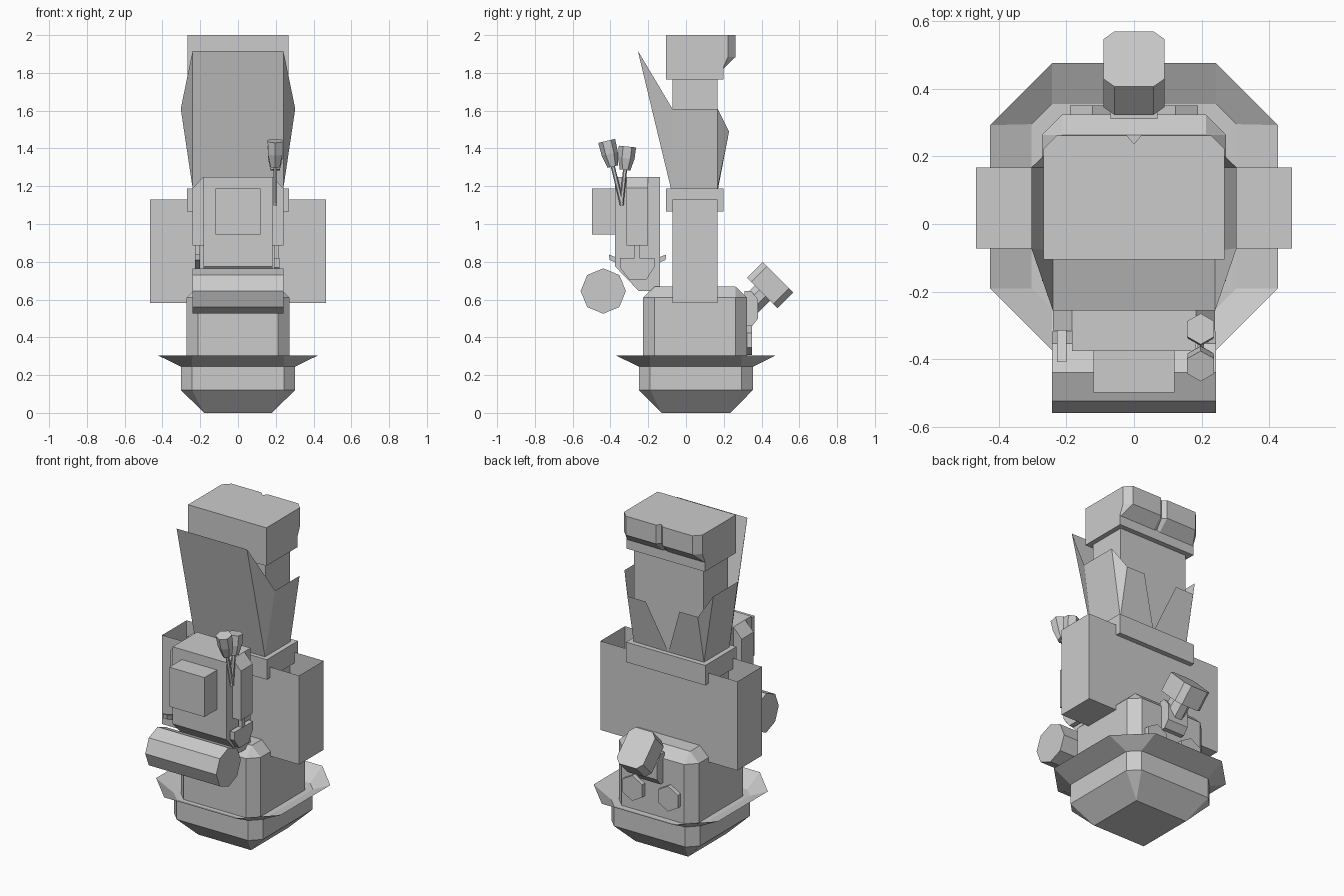
import bpy, bmesh
from math import cos, sin, pi
from mathutils import Vector

if "Cube" in bpy.data.objects:
    bpy.data.objects.remove(bpy.data.objects["Cube"])


def make(name, verts, faces, solid=True):
    bm = bmesh.new()
    vs = [bm.verts.new(v) for v in verts]
    for f in faces:
        bm.faces.new([vs[i] for i in f])
    bmesh.ops.remove_doubles(bm, verts=bm.verts, dist=1e-4)
    if solid:
        bmesh.ops.recalc_face_normals(bm, faces=bm.faces)
    me = bpy.data.meshes.new(name)
    bm.to_mesh(me)
    bm.free()
    ob = bpy.data.objects.new(name, me)
    bpy.context.collection.objects.link(ob)
    return ob


def loft(name, rings, bottom=True, top=True):
    n = len(rings[0])
    faces = [(r * n + i, r * n + (i + 1) % n, (r + 1) * n + (i + 1) % n, (r + 1) * n + i)
             for r in range(len(rings) - 1) for i in range(n)]
    if bottom:
        faces.append(tuple(range(n))[::-1])
    if top:
        faces.append(tuple(range((len(rings) - 1) * n, len(rings) * n)))
    return make(name, [v for r in rings for v in r], faces)


def octo(x, y0, y1, z, cx, cy=None):
    """Rectangle with chamfered corners at height z."""
    cy = cx if cy is None else cy
    return [(x, y0 + cy, z), (x, y1 - cy, z), (x - cx, y1, z), (cx - x, y1, z),
            (-x, y1 - cy, z), (-x, y0 + cy, z), (cx - x, y0, z), (x - cx, y0, z)]


def box(name, x0, x1, y0, y1, z0, z1, top=True):
    return loft(name, [[(x0, y0, z), (x1, y0, z), (x1, y1, z), (x0, y1, z)]
                       for z in (z0, z1)], top=top)


def prism_x(name, pts, x0, x1):
    """Extrude a (y, z) profile along x."""
    return loft(name, [[(x, y, z) for y, z in pts] for x in (x0, x1)])


def prism_y(name, pts, y0, y1):
    """Extrude an (x, z) profile along y."""
    return loft(name, [[(x, y, z) for x, z in pts] for y in (y0, y1)])


def tube(name, a, b, sections, n=6):
    """Tapered n-sided rod from a to b in the yz plane; sections = (t, radius)."""
    a, b = Vector(a), Vector(b)
    u = Vector((1, 0, 0))
    w = (b - a).normalized().cross(u)
    ang = [2 * pi * (i + 0.5) / n for i in range(n)]
    return loft(name, [[a.lerp(b, t) + r * (cos(k) * u + sin(k) * w) for k in ang]
                       for t, r in sections])


# Inverted helmet: crown at the bottom, thin flared brim above it
loft("helmet_crown", [octo(.18, -.13, .235, 0, 0), octo(.303, -.25, .355, .122, .06),
                      octo(.303, -.25, .355, .245, .06)])
loft("helmet_brim", [octo(.303, -.25, .355, .245, .06),
                     octo(.425, -.373, .475, .305, .183)], False, False)

# Head with chamfered edges
loft("head", [octo(.272, -.227, .323, .245, .06), octo(.272, -.227, .323, .61, .06),
              octo(.212, -.167, .263, .668, 0)])

# Mask: goggles, snout, neck and filter canister
for side, s in (("left", -1), ("right", 1)):
    prism_y("goggle_" + side, [(s * .122 + .078 * sin(k * pi / 3), .385 + .078 * cos(k * pi / 3))
                               for k in range(6)], .31, .35)
prism_x("mask_snout", [(.31, .46), (.35, .46), (.382, .50), (.382, .60), (.345, .645), (.31, .645)],
        -.07, .07)
tube("filter_neck", (0, .33, .56), (0, .41, .64), [(0, .062), (1, .062)], 8)


def canister_ring(d):
    # chamfered square in a plane tilted 45 degrees
    c, k = Vector((0, .404, .635)), .7071
    return [c + Vector((x, k * (d + t), k * (d - t))) for x, t, _ in octo(.09, -.115, .115, 0, .032)]


can = loft("filter_canister", [canister_ring(0), canister_ring(.118)])

# Torso with sleeves, open at the cuffs
box("torso_and_sleeves", -.467, .467, -.072, .167, .582, 1.13, top=False)
box("chest", -.24, .24, -.07, .165, .6, 1.15)
box("belt", -.27, .27, -.105, .198, 1.065, 1.188)

# Legs and boots
box("legs", -.237, .237, -.072, .167, 1.15, 1.78)
box("boots", -.267, .267, -.105, .198, 1.765, 2)
for side, s in (("left", -1), ("right", 1)):
    def toe(z, y1, c):
        return [(s * x, y, z) for x, y in ((0, .19), (.267, .19), (.267, y1 - c), (.267 - c, y1),
                                          (.022, y1), (0, y1 - min(c, .025)))]
    loft("toe_cap_" + side, [toe(1.822, .198, 0.004), toe(1.884, .262, .04), toe(2, .262, .04)])

# Flared coat skirt, a thin sheet with mirrored halves
half = [(.24, -.08, 1.188), (.24, -.255, 1.917), (.303, -.072, 1.61), (.303, .167, 1.61),
        (.24, .167, 1.188), (.24, .228, 1.49), (.115, .228, 1.49), (0, .17, 1.188),
        (0, -.08, 1.188), (0, -.255, 1.917)]
skirt = make("coat_skirt", half, [(8, 0, 1, 9), (0, 2, 1), (0, 4, 3, 2), (4, 5, 3), (4, 7, 6, 5)])
mirror = skirt.modifiers.new("mirror", 'MIRROR')
mirror.use_clip = True

# Backpack with front pocket and side pouches
prism_x("backpack", [(-.375, 1.25), (-.375, .775), (-.25, .645), (-.138, .645), (-.138, 1.25)],
        -.183, .183)
box("front_pocket", -.12, .12, -.498, -.37, .945, 1.188)
for side, s in (("left", -1), ("right", 1)):
    prism_y("side_pouch_" + side, [(s * .17, .885), (s * .24, .885), (s * .24, 1.19),
                                   (s * .183, 1.25), (s * .17, 1.25)], -.315, -.2)

# Bedroll, eight sided
prism_x("bedroll", [(-.438 + .12 * cos(k * pi / 4), .645 + .12 * sin(k * pi / 4)) for k in range(8)],
        -.242, .242)

# Shovel on the right, pick on the left
box("shovel_handle", .193, .218, -.272, -.245, .8, .9)
prism_x("shovel_blade", [(-.35, .82), (-.35, .77), (-.3, .705), (-.21, .705), (-.168, .77),
                         (-.168, .82)], .19, .22)
box("pick_handle", -.225, -.2, -.272, -.245, .77, .9)
prism_x("pick_head", [(-.408, .838), (-.405, .81), (-.31, .765), (-.205, .765), (-.108, .81),
                      (-.105, .838), (-.205, .8), (-.31, .8)], -.227, -.2)

# Two stick-shaped tools poking out of the pouch
for i, (foot, tip) in enumerate((((.197, -.338, 1.1), (.197, -.42, 1.44)),
                                 ((.197, -.342, 1.1), (.197, -.31, 1.41)))):
    tube("stick_handle_%d" % i, foot, tip, [(0, .011), (.65, .011)])
    tube("stick_head_%d" % i, foot, tip, [(.6, .028), (.8, .044), (1, .046)])
